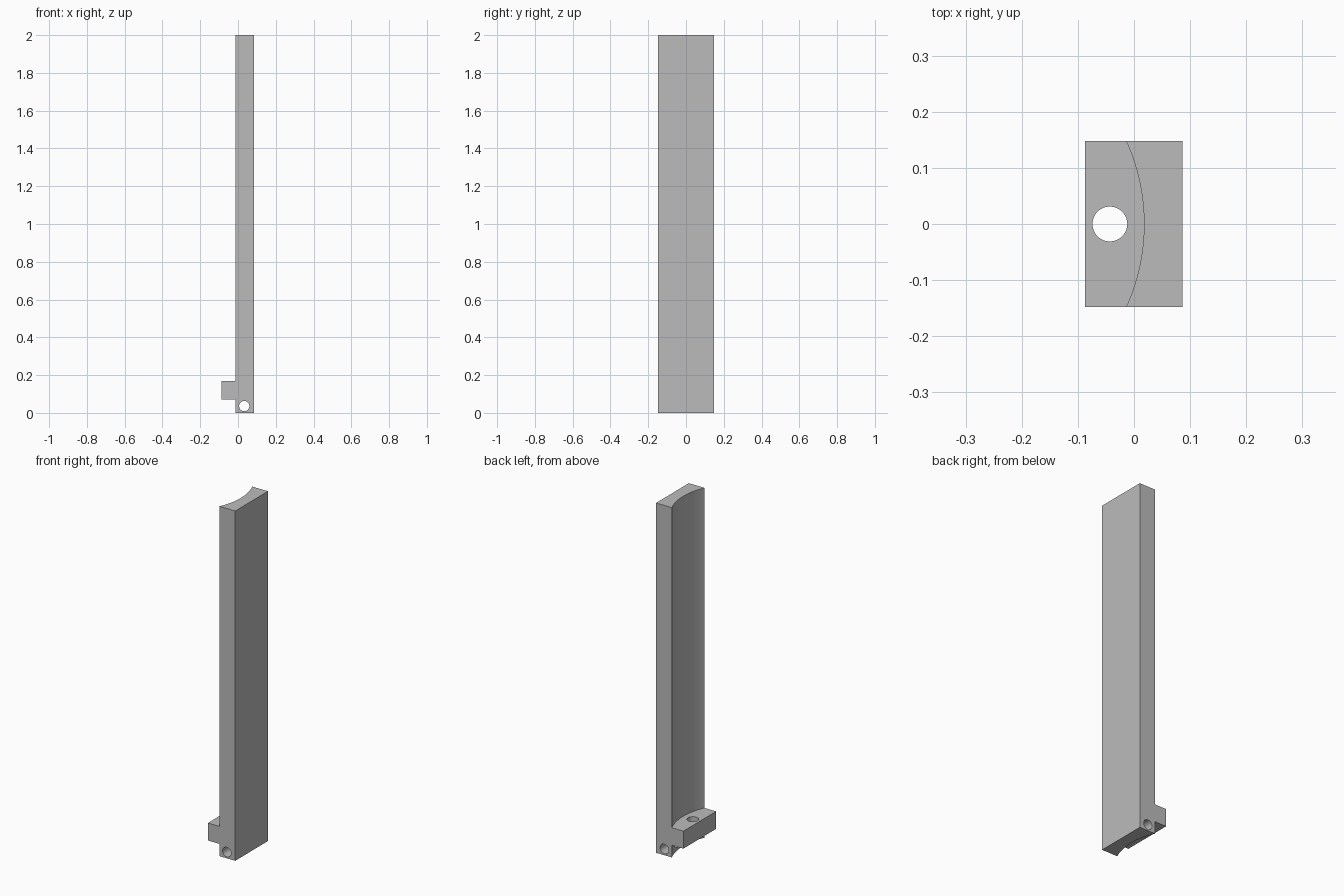
import bpy, bmesh
from math import radians
from mathutils import Matrix, Vector

old = bpy.data.objects.get("Cube")
if old:
    bpy.data.objects.remove(old, do_unlink=True)

HALF_Y = 0.148
BACK, FACE, TAB = 0.086, -0.014, -0.087     # x of flat back, edge of hollow, tab end
TAB_LOW, TAB_HIGH, TOP = 0.07, 0.17, 2.0
HOLLOW_R, HOLLOW_X = 0.358, 0.018           # radius and deepest x of the hollow

grey = bpy.data.materials.new("plain grey")
grey.use_nodes = True
colour = (0.5, 0.5, 0.5, 1)
grey.diffuse_color = colour
grey.node_tree.nodes["Principled BSDF"].inputs["Base Color"].default_value = colour


def add_object(name, bm):
    bmesh.ops.recalc_face_normals(bm, faces=bm.faces)
    mesh = bpy.data.meshes.new(name)
    bm.to_mesh(mesh)
    bm.free()
    mesh.materials.append(grey)
    obj = bpy.data.objects.new(name, mesh)
    bpy.context.collection.objects.link(obj)
    return obj


def cylinder(name, radius, depth, centre, sides, along_y=False):
    bm = bmesh.new()
    turn = Matrix.Rotation(radians(90), 4, 'X') if along_y else Matrix()
    bmesh.ops.create_cone(bm, cap_ends=True, segments=sides, radius1=radius,
                          radius2=radius, depth=depth,
                          matrix=Matrix.Translation(centre) @ turn)
    return add_object(name, bm)


# Side outline of the upright with its tab, extruded across the width
outline = [(BACK, 0), (BACK, TOP), (FACE, TOP), (FACE, TAB_HIGH),
           (TAB, TAB_HIGH), (TAB, TAB_LOW), (FACE, TAB_LOW), (FACE, 0)]
bm = bmesh.new()
side = bm.faces.new([bm.verts.new((x, -HALF_Y, z)) for x, z in outline])
grown = bmesh.ops.extrude_face_region(bm, geom=[side])["geom"]
bmesh.ops.translate(bm, vec=Vector((0, 2 * HALF_Y, 0)),
                    verts=[v for v in grown if isinstance(v, bmesh.types.BMVert)])
rail = add_object("hollowed_rail", bm)

# Hollow above and below the tab, pin hole across, screw hole down through the tab
axis = HOLLOW_X - HOLLOW_R
cutters = []
for name, low, high in (("upper_hollow", TAB_HIGH, TOP + 0.1),
                        ("lower_hollow", -0.1, TAB_LOW)):
    cutters.append(cylinder(name, HOLLOW_R, high - low,
                            (axis, 0, (low + high) / 2), 160))
cutters.append(cylinder("pin_hole", 0.027, 1, (0.033, 0, 0.036), 48, True))
cutters.append(cylinder("screw_hole", 0.031, 0.3, (-0.043, 0, 0.12), 48))

bpy.context.view_layer.objects.active = rail
for cutter in cutters:
    cutter.hide_render = True
    mod = rail.modifiers.new(cutter.name, 'BOOLEAN')
    mod.operation = 'DIFFERENCE'
    mod.solver = 'EXACT'
    mod.object = cutter
    bpy.ops.object.modifier_apply(modifier=mod.name)
    bpy.data.objects.remove(cutter, do_unlink=True)

# Smooth hollow and holes, sharp edges elsewhere
bpy.ops.object.select_all(action='DESELECT')
rail.select_set(True)
bpy.ops.object.shade_smooth_by_angle(angle=radians(20))
